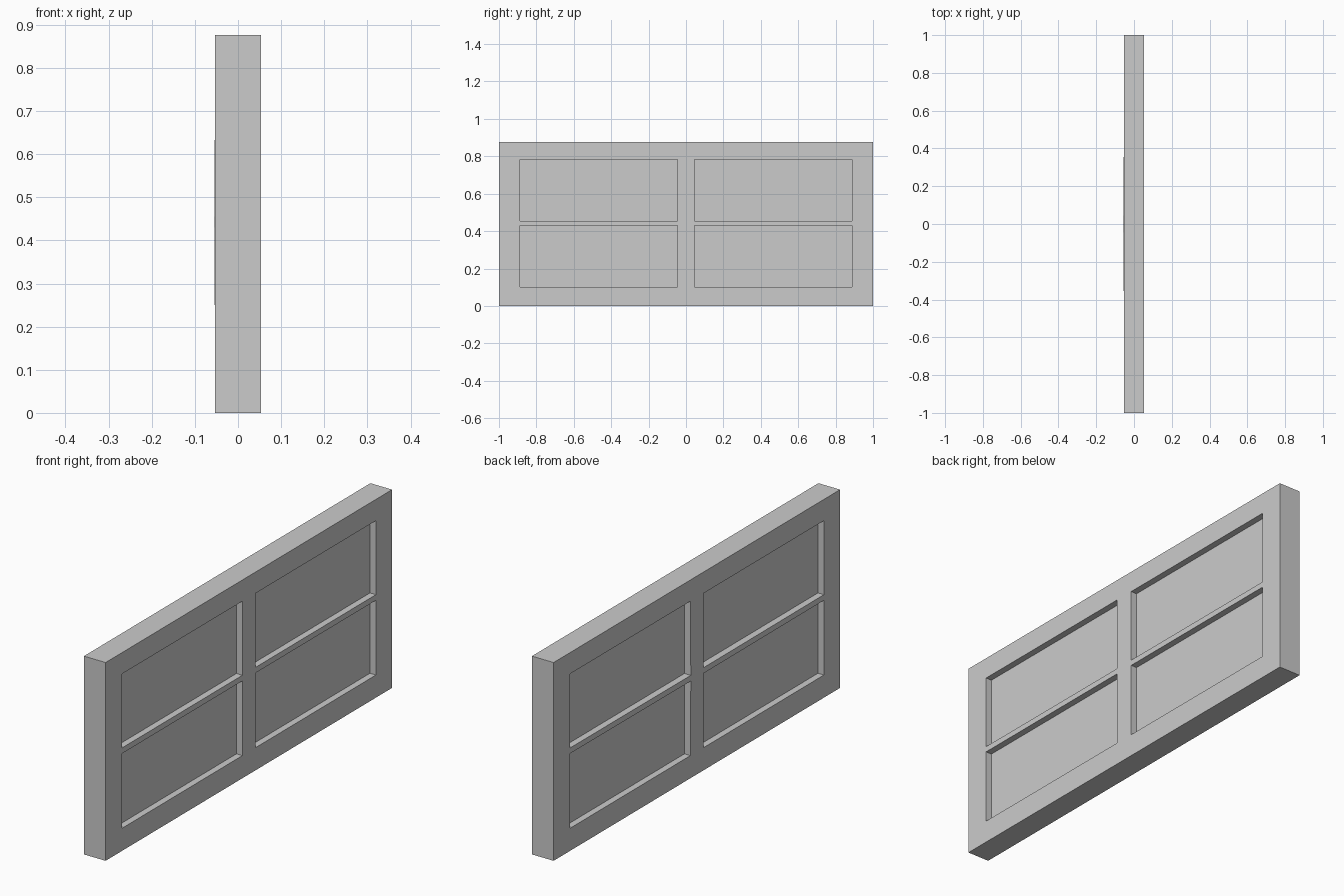
import bpy, bmesh

if "Cube" in bpy.data.objects:
    bpy.data.objects.remove(bpy.data.objects["Cube"])

HALF = 0.053          # half thickness of the frame
DEPTH = 0.029         # recess of each pane
YS = [-1, -0.887, -0.045, 0.045, 0.887, 1]
ZS = [0, 0.1, 0.43, 0.455, 0.782, 0.876]

bm = bmesh.new()

# Gridded front sheet: outer frame, centre mullion and glazing bar
grid = [[bm.verts.new((HALF, y, z)) for z in ZS] for y in YS]
sheet = [bm.faces.new((grid[i][j], grid[i + 1][j], grid[i + 1][j + 1], grid[i][j + 1]))
         for i in range(5) for j in range(5)]

# Thicken into a solid slab
ext = bmesh.ops.extrude_face_region(bm, geom=sheet, use_keep_orig=True)
back = [g for g in ext["geom"] if isinstance(g, bmesh.types.BMVert)]
bmesh.ops.translate(bm, verts=back, vec=(-2 * HALF, 0, 0))
bmesh.ops.recalc_face_normals(bm, faces=bm.faces[:])

# Crossing of the bars stands very slightly proud on the back
for v in back:
    if abs(v.co.y) < 0.1 and 0.4 < v.co.z < 0.5:
        v.co.x -= 0.002

# Sink the four panes on both sides
panes = []
for f in bm.faces:
    c = f.calc_center_median()
    in_y = 0.05 < abs(c.y) < 0.85
    in_z = 0.15 < c.z < 0.425 or 0.46 < c.z < 0.75
    if abs(f.normal.x) > 0.9 and in_y and in_z:
        panes.append(f)
for f in bmesh.ops.extrude_discrete_faces(bm, faces=panes)["faces"]:
    side = 1 if f.calc_center_median().x > 0 else -1
    for v in f.verts:
        v.co.x = side * (HALF - DEPTH)
bmesh.ops.recalc_face_normals(bm, faces=bm.faces[:])

mesh = bpy.data.meshes.new("window_frame")
bm.to_mesh(mesh)
bm.free()
window = bpy.data.objects.new("window_frame", mesh)
bpy.context.collection.objects.link(window)
